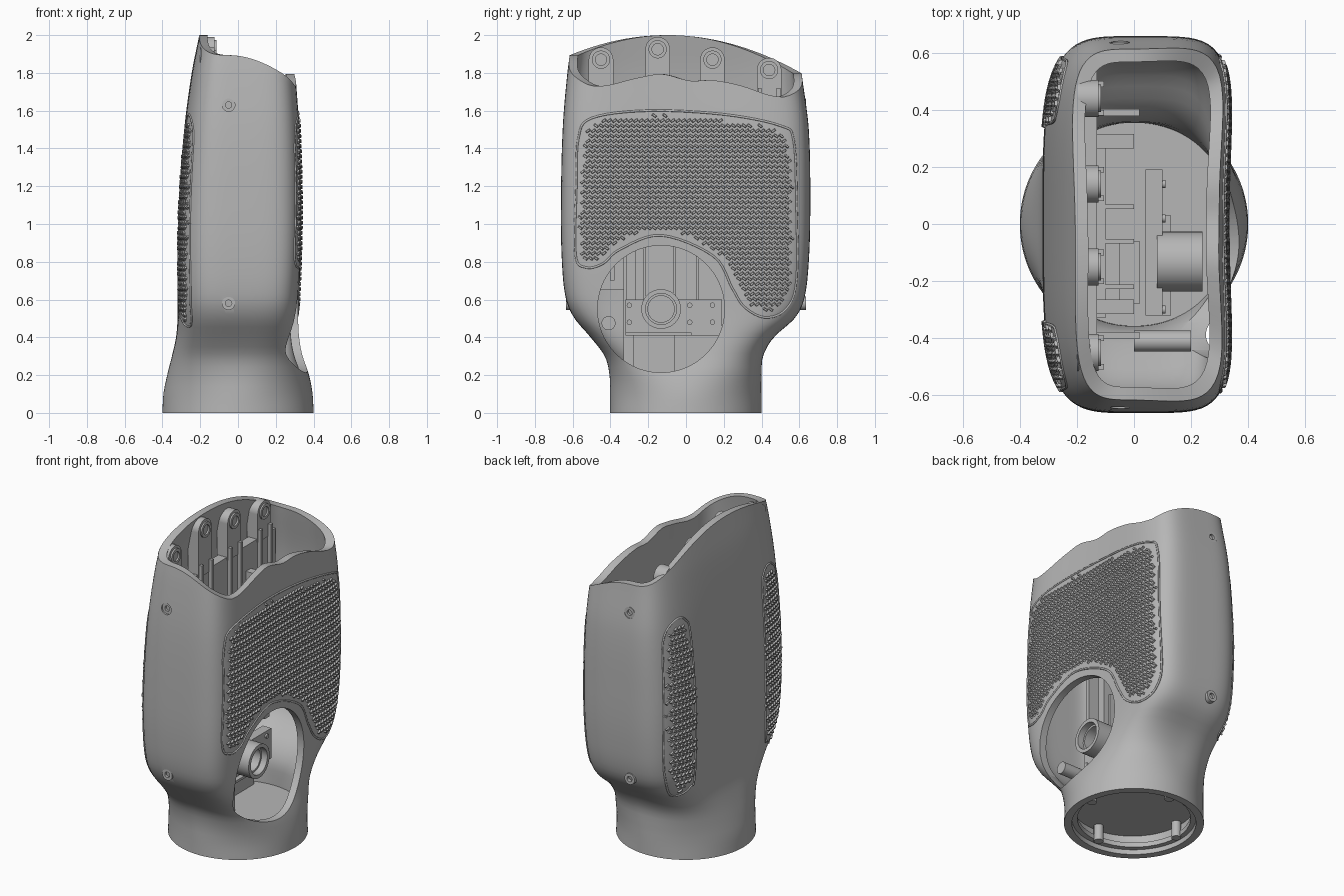
import bpy, bmesh, math
from mathutils import Vector, Matrix

cube = bpy.data.objects.get("Cube")
if cube:
    bpy.data.objects.remove(cube)

grey = bpy.data.materials.new("plain grey")
grey.use_nodes = True
GREY = (0.47, 0.47, 0.47, 1)
grey.diffuse_color = GREY
grey.node_tree.nodes["Principled BSDF"].inputs["Base Color"].default_value = GREY

# Body stations: z, half depth (front, back), half width (-x, +x), boxiness
STATIONS = [
    (0, .402, .4, .4, .4, 0), (.1, .402, .4, .395, .395, 0),
    (.2, .405, .4, .375, .38, .1), (.3, .43, .408, .35, .355, .3),
    (.4, .505, .465, .328, .345, .55), (.5, .59, .575, .32, .345, .75),
    (.6, .635, .625, .32, .35, .9), (.8, .657, .65, .32, .36, 1),
    (1.1, .662, .658, .315, .365, 1), (1.5, .653, .65, .285, .355, 1),
    (1.8, .628, .612, .245, .335, 1), (2, .6, .59, .205, .32, 1)]
WAVE = [(-.7, 1.75), (-.6, 1.745), (-.45, 1.73), (-.25, 1.775), (-.13, 1.79),
        (.02, 1.755), (.15, 1.76), (.3, 1.73), (.45, 1.68), (.6, 1.67), (.7, 1.68)]
HOLE = (-.132, .55)
WALL = .045


def hermite(table, z):
    """Smooth interpolation of table rows keyed by their first column."""
    z = min(max(z, table[0][0]), table[-1][0])
    last = len(table) - 1
    i = next(k for k in range(last) if z <= table[k + 1][0])
    p, q = table[i], table[i + 1]
    before, after = table[max(i - 1, 0)], table[min(i + 2, last)]
    h = q[0] - p[0]
    t = (z - p[0]) / h
    out = []
    for c in range(1, len(p)):
        m0 = (q[c] - before[c]) / (q[0] - before[0]) * h
        m1 = (after[c] - p[c]) / (after[0] - p[0]) * h
        d = q[c] - p[c]
        out.append(p[c] + t * (m0 + t * (3 * d - 2 * m0 - m1 + t * (m0 + m1 - 2 * d))))
    return out


def shape(z, side):
    """Half width, roundness exponent and hollow of one side at height z."""
    front, back, left, right, box = hermite(STATIONS, z)
    if side > 0:
        return front, back, right, 2 + 3 * box, .04 * box
    return front, back, left, 2 + 2 * box, 0


def ring_point(t, z, inset):
    u, v = math.cos(t), math.sin(t)
    front, back, a, n, hollow = shape(z, u)
    a, b = a - inset, (back if v > 0 else front) - inset
    s = (abs(u) ** n + abs(v) ** n) ** (-1 / n)
    x = a * u * s - hollow * max(0, 1 - (v * s) ** 2) * (u > 0)
    return Vector((x, b * v * s, z))


def rim_height(p):
    arc = 2 - .4 * (p.y + .1) ** 2
    s = min(max((p.x + .05) / .35, 0), 1) ** 2
    return arc + (hermite(WAVE, p.y)[0] - arc) * s


def skin(side, y, z):
    """Point on the outer surface of the +x or -x side."""
    front, back, a, n, hollow = shape(z, side)
    w = min(abs(y) / (back if y > 0 else front), .995)
    return Vector((side * a * (1 - w ** n) ** (1 / n) - hollow * (1 - w * w), y, z))


def finish(name, bm, angle=30):
    bmesh.ops.recalc_face_normals(bm, faces=bm.faces)
    mesh = bpy.data.meshes.new(name)
    bm.to_mesh(mesh)
    bm.free()
    ob = bpy.data.objects.new(name, mesh)
    bpy.context.collection.objects.link(ob)
    mesh.materials.append(grey)
    bpy.ops.object.select_all(action='DESELECT')
    ob.select_set(True)
    bpy.context.view_layer.objects.active = ob
    if angle:
        bpy.ops.object.shade_smooth_by_angle(angle=math.radians(angle))
    return ob


def add_box(bm, x, y, z):
    lo, hi = Vector((x[0], y[0], z[0])), Vector((x[1], y[1], z[1]))
    m = Matrix.Translation((lo + hi) / 2) @ Matrix.Diagonal((*(hi - lo), 1))
    bmesh.ops.create_cube(bm, size=1, matrix=m)


def add_rod(bm, start, end, r, segments=48):
    start, end = Vector(start), Vector(end)
    m = Matrix.Translation((start + end) / 2) @ (end - start).to_track_quat('Z', 'Y').to_matrix().to_4x4()
    bmesh.ops.create_cone(bm, cap_ends=True, segments=segments, radius1=r, radius2=r,
                          depth=(end - start).length, matrix=m)


def add_tube(bm, start, end, r, bore):
    """Hollow rod: profile spun round the axis."""
    start, end = Vector(start), Vector(end)
    axis = (end - start).normalized()
    out = axis.orthogonal().normalized()
    prof = [bm.verts.new(p + out * d) for p, d in
            ((start, bore), (start, r), (end, r), (end, bore))]
    edges = [bm.edges.new((prof[i], prof[(i + 1) % 4])) for i in range(4)]
    bmesh.ops.spin(bm, geom=prof + edges, cent=start, axis=axis, angle=math.tau,
                   steps=40, use_merge=True)


# Hollow body shell: outer skin up, wavy rim, inner skin down
N = 128
levels = [i / 40 * 1.4 for i in range(41)] + [1.4 + i / 12 * .6 for i in range(1, 13)]
bm = bmesh.new()
rings = []
for inset, zs in ((0, levels), (WALL, levels[::-1])):
    for z in zs:
        row = []
        for k in range(N):
            t = math.tau * k / N
            h = z
            if z > 1.4:
                top = rim_height(ring_point(t, rim_height(ring_point(t, 1.85, 0)), 0))
                h = 1.4 + (z - 1.4) / .6 * (top - 1.4)
            row.append(bm.verts.new(ring_point(t, h, inset)))
        rings.append(row)
for a, b in zip(rings, rings[1:] + rings[:1]):
    for k in range(N):
        j = (k + 1) % N
        bm.faces.new((a[k], a[j], b[j], b[k]))
body = finish("body_shell", bm, 0)

# Round side window and screw recesses
bm = bmesh.new()
add_rod(bm, (.1, *HOLE), (.6, *HOLE), .336, 96)
SCREWS = [(s, z) for s in (-1, 1) for z in (.58, 1.63)]
for s, z in SCREWS:
    add_rod(bm, (-.05, s * .62, z), (-.05, s * .75, z), .034, 32)
cutter = finish("cutter", bm, 0)
cutter.hide_render = True
bpy.context.view_layer.objects.active = body
mod = body.modifiers.new("cut", 'BOOLEAN')
mod.operation, mod.solver, mod.object = 'DIFFERENCE', 'EXACT', cutter
bpy.ops.object.modifier_apply(modifier=mod.name)
bpy.data.objects.remove(cutter)
bpy.ops.object.select_all(action='DESELECT')
body.select_set(True)
bpy.ops.object.shade_smooth_by_angle(angle=math.radians(35))

# Screw seats
bm = bmesh.new()
for s, z in SCREWS:
    add_tube(bm, (-.05, s * .6, z), (-.05, s * .635, z), .035, .017)
finish("screw_seats", bm)


# Textured grips: raised border and rows of slanted studs
def grip(name, side, points):
    outline = []
    count = len(points)
    for i in range(count):
        p0, p1, p2, p3 = (Vector(points[(i + d) % count]) for d in (-1, 0, 1, 2))
        for k in range(6):
            t = k / 6
            outline.append(p1 + .5 * t * (p2 - p0 + t * (2 * p0 - 5 * p1 + 4 * p2 - p3
                                                         + t * (3 * p1 - p0 - 3 * p2 + p3))))
    pairs = list(zip(outline, outline[1:] + outline[:1]))

    def inside(p):
        odd = False
        for a, b in pairs:
            if (a.y > p.y) != (b.y > p.y) and p.x < a.x + (p.y - a.y) / (b.y - a.y) * (b.x - a.x):
                odd = not odd
        return odd and min((p - a).length for a in outline) > .036

    curve = bpy.data.curves.new(name + "_border", 'CURVE')
    curve.dimensions, curve.bevel_depth, curve.bevel_resolution = '3D', .006, 1
    line = curve.splines.new('POLY')
    line.points.add(len(outline) - 1)
    line.use_cyclic_u = True
    for pt, p in zip(line.points, outline):
        pt.co = (*skin(side, p.x, p.y), 1)
    curve.materials.append(grey)
    bpy.context.collection.objects.link(bpy.data.objects.new(name + "_border", curve))

    bm = bmesh.new()
    for row in range(44):
        for col in range(-22, 23):
            p = Vector((col * .028 + (row % 2) * .014, .44 + row * .027))
            if not inside(p):
                continue
            turn = math.radians(35 if row % 2 else -35)
            along = Vector((math.cos(turn), math.sin(turn)))
            across = Vector((-along.y, along.x))
            e = .004
            ty = skin(side, p.x + e, p.y) - skin(side, p.x - e, p.y)
            tz = skin(side, p.x, p.y + e) - skin(side, p.x, p.y - e)
            normal = ty.cross(tz).normalized() * side
            loops = []
            for lift, size in ((-.003, 1), (.01, .65)):
                corners = [p + along * i * .014 * size + across * j * .007 * size
                           for i, j in ((-1, -1), (1, -1), (1, 1), (-1, 1))]
                loops.append([bm.verts.new(skin(side, c.x, c.y) + normal * lift) for c in corners])
            low, high = loops
            bm.faces.new(high)
            bm.faces.new(low[::-1])
            for k in range(4):
                j = (k + 1) % 4
                bm.faces.new((low[k], low[j], high[j], high[k]))
    finish(name + "_studs", bm, 0)


grip("main_grip", 1, [
    (-.585, .84), (-.58, 1.2), (-.57, 1.45), (-.5, 1.56), (-.2, 1.6), (.2, 1.58),
    (.5, 1.52), (.57, 1.44), (.585, 1.1), (.585, .7), (.53, .55), (.42, .505),
    (.31, .56), (.245, .66), (.145, .83), (-.132, .94), (-.35, .865), (-.44, .79), (-.53, .77)])
STRIP = [(.35, .6), (.355, 1.4), (.39, 1.55), (.47, 1.575), (.555, 1.5), (.575, 1.3),
         (.58, .8), (.55, .58), (.47, .46), (.38, .5)]
grip("back_finger_grip", -1, STRIP)
grip("front_finger_grip", -1, [(-y, z) for y, z in STRIP])

# Floor plate with neck ring and locking ribs underneath
bm = bmesh.new()
add_rod(bm, (0, 0, .12), (0, 0, .15), .365, 64)
add_tube(bm, (0, 0, .03), (0, 0, .06), .365, .325)
for k in range(4):
    a = math.tau * k / 4
    c, s = math.cos(a) * .315, math.sin(a) * .315
    add_rod(bm, (c, s, .02), (c, s, .13), .028, 24)
finish("floor_plate", bm)

# Inner frame on the tall wall, with screw bosses along the rim
bm = bmesh.new()
add_box(bm, (-.19, -.13), (-.56, .56), (.65, 1.66))
for y, z in ((-.45, 1.87), (-.15, 1.925), (.14, 1.87), (.44, 1.815)):
    add_box(bm, (-.2, -.125), (y - .065, y + .065), (1.64, z))
    add_rod(bm, (-.2, y, z), (-.125, y, z), .065)
    add_tube(bm, (-.125, y, z), (-.115, y, z), .048, .03)
    for d in (-.05, .05):
        add_box(bm, (-.14, -.105), (y + d - .01, y + d + .01), (.9, 1.72))
for s in (-1, 1):
    add_box(bm, (-.14, 0), (s * .29 - .025, s * .29 + .025), (.6, 1.5))
    add_box(bm, (-.14, .02), (s * .39 - .012, s * .39 + .012), (.7, 1.45))
finish("inner_frame", bm)

# Mounting boards behind the window
bm = bmesh.new()
add_box(bm, (.04, .1), (-.32, .19), (.41, .6))
add_box(bm, (-.05, .02), (-.28, -.06), (.14, .41))
add_box(bm, (.1, .13), (-.32, .03), (.41, .425))
for y in (-.28, -.22, -.06, .06):
    add_box(bm, (-.13, 0), (y - .008, y + .008), (.5, .95))
add_box(bm, (-.13, -.1), (-.33, .3), (.15, .95))
for y in (-.3, .02, .14):
    for z in (.48, .57):
        add_rod(bm, (.09, y, z), (.11, y, z), .014, 16)
add_rod(bm, (.0, -.41, .475), (.2, -.41, .475), .037, 32)
finish("mounting_boards", bm)

# Round socket in the middle of the window
bm = bmesh.new()
add_tube(bm, (.08, *HOLE), (.24, *HOLE), .105, .082)
add_tube(bm, (.08, *HOLE), (.2, *HOLE), .085, .07)
add_rod(bm, (.08, *HOLE), (.12, *HOLE), .075)
finish("round_socket", bm)
